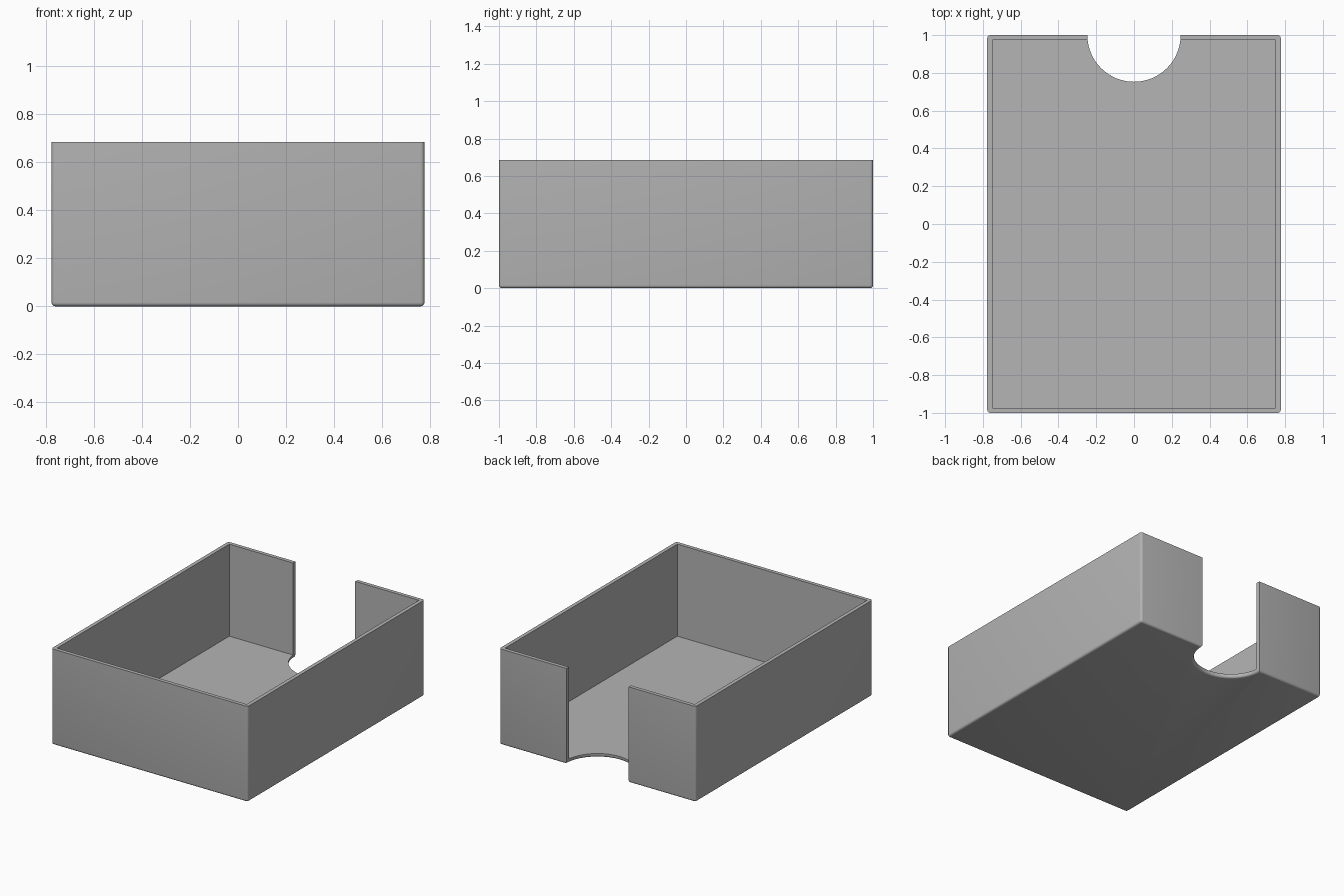
import bpy, bmesh
from math import cos, sin, pi

cube = bpy.data.objects.get("Cube")
if cube:
    bpy.data.objects.remove(cube, do_unlink=True)

HALF_X, HALF_Y, HEIGHT = 0.777, 1.0, 0.685
WALL, NOTCH, ROUND = 0.027, 0.247, 0.016

grey = bpy.data.materials.new("plain grey")
grey.use_nodes = True
colour = (0.46, 0.46, 0.46, 1)
grey.diffuse_color = colour
grey.node_tree.nodes["Principled BSDF"].inputs["Base Color"].default_value = colour


def prism(name, outline, bottom, top, round_edges=False):
    """Extrude an outline upward, optionally rounding its base and outer corners."""
    bm = bmesh.new()
    base = bm.faces.new([bm.verts.new((x, y, bottom)) for x, y in outline])
    raised = bmesh.ops.extrude_face_region(bm, geom=[base], use_keep_orig=True)["geom"]
    for v in raised:
        if isinstance(v, bmesh.types.BMVert):
            v.co.z = top
    bmesh.ops.recalc_face_normals(bm, faces=bm.faces)
    if round_edges:
        def is_rounded(edge):
            a, b = edge.verts
            low = a.co.z == bottom and b.co.z == bottom
            upright = abs(a.co.z - b.co.z) > 0.1
            return low or (upright and abs(a.co.x) > HALF_X - 0.001)
        bmesh.ops.bevel(bm, geom=[e for e in bm.edges if is_rounded(e)],
                        offset=ROUND, segments=4, profile=0.5, affect='EDGES')
    mesh = bpy.data.meshes.new(name)
    bm.to_mesh(mesh)
    bm.free()
    mesh.materials.append(grey)
    obj = bpy.data.objects.new(name, mesh)
    bpy.context.collection.objects.link(obj)
    return obj


def rectangle(x, y):
    return [(-x, -y), (x, -y), (x, y), (-x, y)]


# Outer tray with a half-round thumb notch through the back edge
steps = 40
notch = [(NOTCH * cos(pi * i / steps), HALF_Y - NOTCH * sin(pi * i / steps))
         for i in range(steps + 1)]
corners = rectangle(HALF_X, HALF_Y)
tray = prism("open_tray", corners[:3] + notch + corners[3:], 0, HEIGHT, True)

# Hollow interior
cavity = prism("cavity_cutter", rectangle(HALF_X - WALL, HALF_Y - WALL), WALL, 1)
cavity.hide_render = True
hollow = tray.modifiers.new("hollow", 'BOOLEAN')
hollow.operation = 'DIFFERENCE'
hollow.solver = 'EXACT'
hollow.object = cavity

bpy.ops.object.select_all(action='DESELECT')
tray.select_set(True)
bpy.context.view_layer.objects.active = tray
bpy.ops.object.modifier_apply(modifier="hollow")
bpy.data.objects.remove(cavity, do_unlink=True)
bpy.ops.object.shade_smooth_by_angle(angle=pi / 6)
